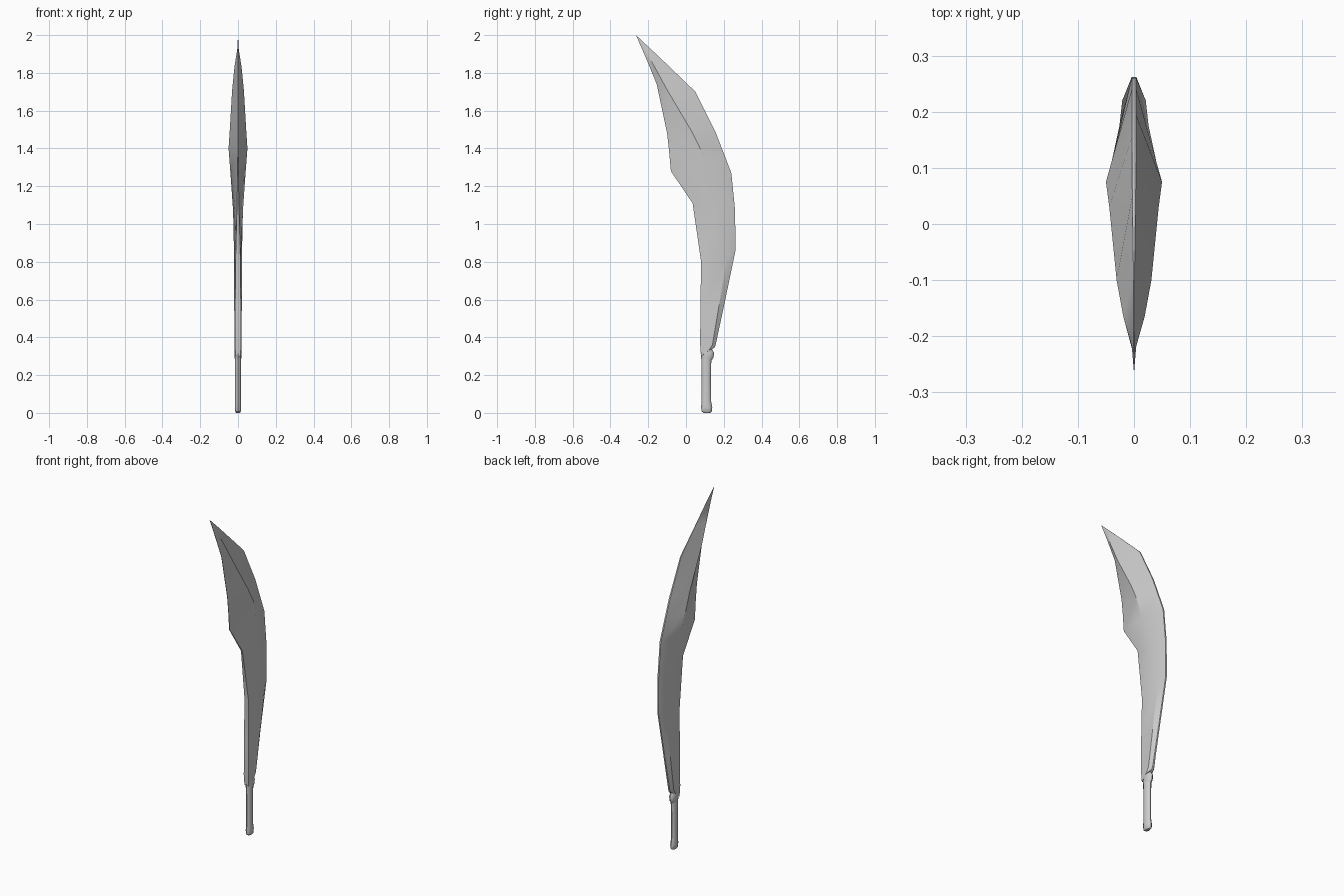
import bpy
import bmesh
import math

default_cube = bpy.data.objects.get("Cube")
if default_cube:
    bpy.data.objects.remove(default_cube, do_unlink=True)

# One plain grey for the whole piece
steel = bpy.data.materials.new("steel grey")
steel.use_nodes = True
grey = (0.6, 0.6, 0.6, 1)
steel.diffuse_color = grey
steel.node_tree.nodes["Principled BSDF"].inputs["Base Color"].default_value = grey


def loft(name, sections, smooth_degrees):
    """Skin a stack of closed sections, cap both ends and shade the result."""
    bm = bmesh.new()
    rings = [[bm.verts.new(point) for point in section] for section in sections]
    for lower, upper in zip(rings, rings[1:]):
        count = len(lower)
        for i in range(count):
            j = (i + 1) % count
            bm.faces.new((lower[i], lower[j], upper[j], upper[i]))
    bm.faces.new(rings[0][::-1])
    bm.faces.new(rings[-1])
    bmesh.ops.remove_doubles(bm, verts=bm.verts[:], dist=0.0005)
    bmesh.ops.recalc_face_normals(bm, faces=bm.faces[:])
    mesh = bpy.data.meshes.new(name)
    bm.to_mesh(mesh)
    bm.free()
    mesh.materials.append(steel)
    part = bpy.data.objects.new(name, mesh)
    bpy.context.collection.objects.link(part)
    bpy.ops.object.select_all(action="DESELECT")
    part.select_set(True)
    bpy.context.view_layer.objects.active = part
    bpy.ops.object.shade_smooth_by_angle(angle=math.radians(smooth_degrees))
    return part


def blade_section(front, ridge, back, front_half, ridge_half, back_half):
    """Six-sided slice: front edge, widest ridge on each flank, back edge."""
    (fy, fz), (ry, rz), (by, bz) = front, ridge, back
    return [
        (front_half, fy, fz), (ridge_half, ry, rz), (back_half, by, bz),
        (-back_half, by, bz), (-ridge_half, ry, rz), (-front_half, fy, fz),
    ]


def oval_section(z, front_y, back_y, half_width, sides=12):
    """Oval slice of the grip between two depths."""
    middle, radius = (front_y + back_y) / 2, (back_y - front_y) / 2
    turns = [math.tau * i / sides for i in range(sides)]
    return [(half_width * math.cos(a), middle + radius * math.sin(a), z) for a in turns]


# Curved blade: front edge, ridge and back edge (y, z), then half thicknesses
blade_rows = [
    ((.08, .30), (.12, .33), (.15, .345), .014, .018, .006),
    ((.075, .36), (.14, .36), (.157, .36), .015, .019, .005),
    ((.076, .55), (.175, .57), (.204, .58), .015, .020, .004),
    ((.08, .80), (.22, .84), (.262, .86), .013, .021, .004),
    ((.035, 1.11), (.175, 1.07), (.26, 1.07), .005, .026, .004),
    ((-.08, 1.28), (.11, 1.27), (.24, 1.27), .002, .040, .004),
    ((-.09, 1.39), (.075, 1.40), (.194, 1.39), .001, .050, .004),
    ((-.10, 1.48), (.03, 1.49), (.155, 1.49), .001, .044, .004),
    ((-.155, 1.74), (-.10, 1.71), (.05, 1.70), .001, .031, .003),
    ((-.20, 1.85), (-.165, 1.83), (-.09, 1.835), .001, .019, .001),
    ((-.232, 1.925), (-.218, 1.925), (-.19, 1.93), .001, .004, .001),
    ((-.265, 2), (-.265, 2), (-.265, 2), 0, 0, 0),
]
loft("blade", [blade_section(*row) for row in blade_rows], 30)

# Rounded grip with a slightly swollen butt
grip_rows = [
    (0, .094, .128, .010),
    (.008, .082, .138, .016),
    (.03, .080, .139, .017),
    (.06, .082, .133, .016),
    (.18, .083, .132, .016),
    (.28, .081, .134, .017),
    (.34, .079, .138, .017),
]
loft("grip", [oval_section(*row) for row in grip_rows], 40)

# Small swollen collar just under the heel of the blade
collar_rows = [
    (.275, .084, .133, .015),
    (.292, .079, .145, .018),
    (.318, .078, .149, .018),
    (.335, .080, .139, .016),
]
loft("collar", [oval_section(*row) for row in collar_rows], 40)
